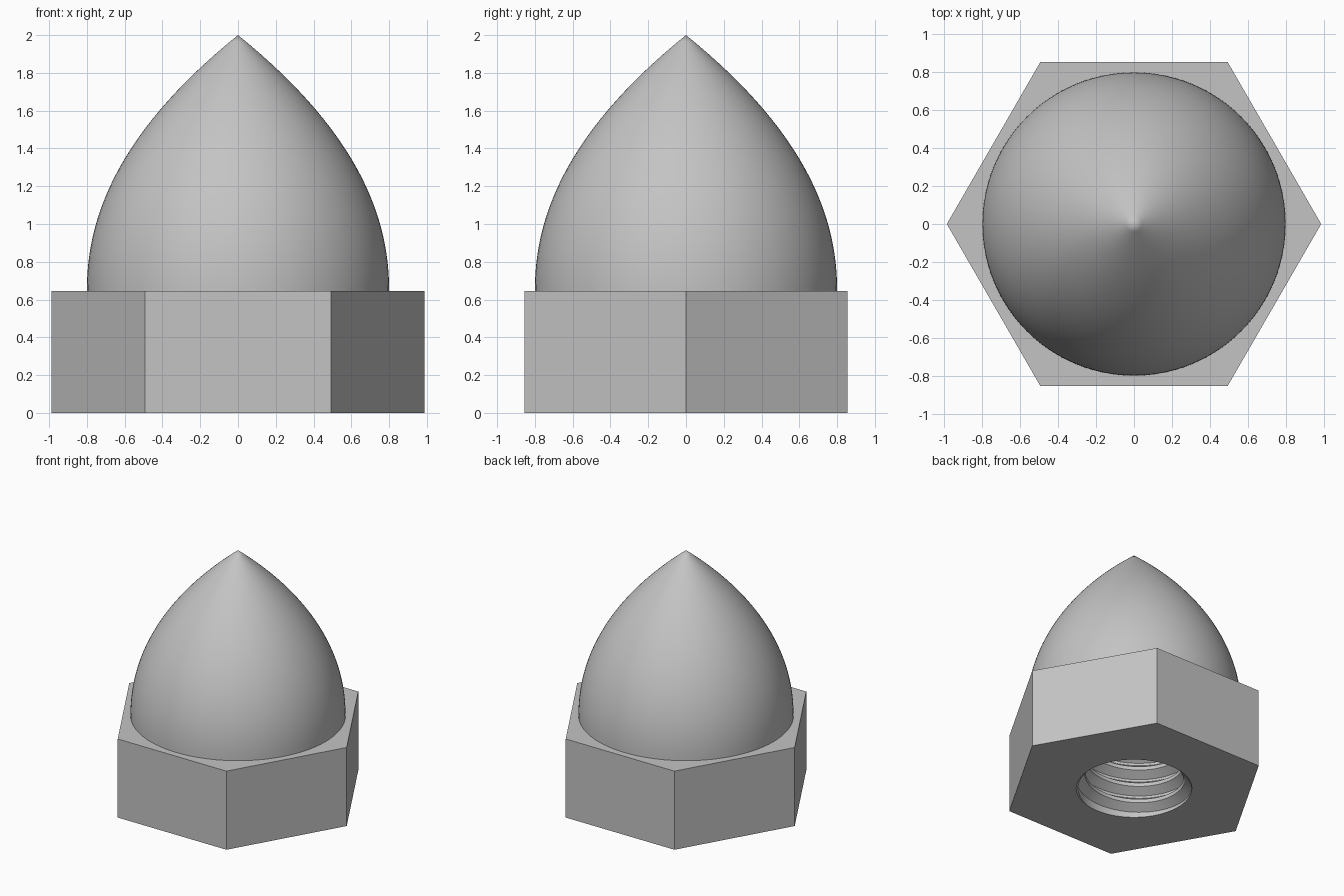
import bpy
import bmesh
from math import cos, sin, pi, radians

cube = bpy.data.objects.get("Cube")
if cube:
    bpy.data.objects.remove(cube, do_unlink=True)

SIDES = 96            # multiple of six, so the hexagon corners are hit exactly
FLAT = 0.855          # centre to flat of the hexagon
BASE_H = 0.645
DOME_R = 0.8
TIP_Z = 2.0
CREST, ROOT = 0.365, 0.43
PITCH, BORE_TOP = 0.14, 0.92

steel = bpy.data.materials.new("grey steel")
grey = (0.55, 0.55, 0.55, 1)
steel.diffuse_color = grey
steel.use_nodes = True
steel.node_tree.nodes["Principled BSDF"].inputs["Base Color"].default_value = grey


def ring(bm, radius, z):
    """Closed loop; radius is a number or a function of the angle."""
    loop = []
    for i in range(SIDES):
        a = 2 * pi * i / SIDES
        r = radius(a) if callable(radius) else radius
        loop.append(bm.verts.new((r * cos(a), r * sin(a), z)))
    return loop


def bridge(bm, low, high):
    for i in range(SIDES):
        j = (i + 1) % SIDES
        bm.faces.new((low[i], low[j], high[j], high[i]))


def fan(bm, loop, z):
    tip = bm.verts.new((0, 0, z))
    for i in range(SIDES):
        bm.faces.new((loop[i], loop[(i + 1) % SIDES], tip))


def finish(bm, name):
    mesh = bpy.data.meshes.new(name)
    bm.to_mesh(mesh)
    bm.free()
    mesh.materials.append(steel)
    obj = bpy.data.objects.new(name, mesh)
    bpy.context.collection.objects.link(obj)
    bpy.ops.object.select_all(action="DESELECT")
    obj.select_set(True)
    bpy.context.view_layer.objects.active = obj
    bpy.ops.object.shade_smooth_by_angle(angle=radians(25))
    return obj


def hexagon(a):
    return FLAT / cos((a % (pi / 3)) - pi / 6)


# Hexagonal base: underside with the bore opening, six flats, top shoulder
bm = bmesh.new()
loops = [ring(bm, ROOT, 0), ring(bm, hexagon, 0),
         ring(bm, hexagon, BASE_H), ring(bm, DOME_R, BASE_H)]
for low, high in zip(loops, loops[1:]):
    bridge(bm, low, high)
finish(bm, "hex_base")

# Pointed dome
bm = bmesh.new()
STEPS = 40
loops = []
for k in range(STEPS):
    t = k / STEPS
    loops.append(ring(bm, DOME_R * (1 - t ** 2.1), BASE_H + t * (TIP_Z - BASE_H)))
for low, high in zip(loops, loops[1:]):
    bridge(bm, low, high)
fan(bm, loops[-1], TIP_Z)
finish(bm, "pointed_dome")

# Threaded bore: a helical profile, clamped at the mouth and at the blind end
bm = bmesh.new()
profile = [(0, CREST), (0.03, CREST), (0.075, ROOT), (0.095, ROOT)]
TURNS = int(BORE_TOP / PITCH) + 3
columns = []
for i in range(SIDES + 1):
    a = 2 * pi * i / SIDES
    column = []
    for turn in range(-2, TURNS):
        for offset, r in profile:
            z = min(max(PITCH * (turn + i / SIDES) + offset, 0), BORE_TOP)
            if z == BORE_TOP:
                r = CREST
            r = max(r, ROOT - z)      # countersunk mouth
            column.append(bm.verts.new((r * cos(a), r * sin(a), z)))
    columns.append(column)
for left, right in zip(columns, columns[1:]):
    for k in range(len(left) - 1):
        bm.faces.new((left[k], left[k + 1], right[k + 1], right[k]))
end = ring(bm, CREST, BORE_TOP)
end.reverse()
fan(bm, end, BORE_TOP + 0.12)
bmesh.ops.remove_doubles(bm, verts=bm.verts, dist=0.0005)
bmesh.ops.dissolve_degenerate(bm, edges=bm.edges, dist=0.0005)
finish(bm, "threaded_bore")
